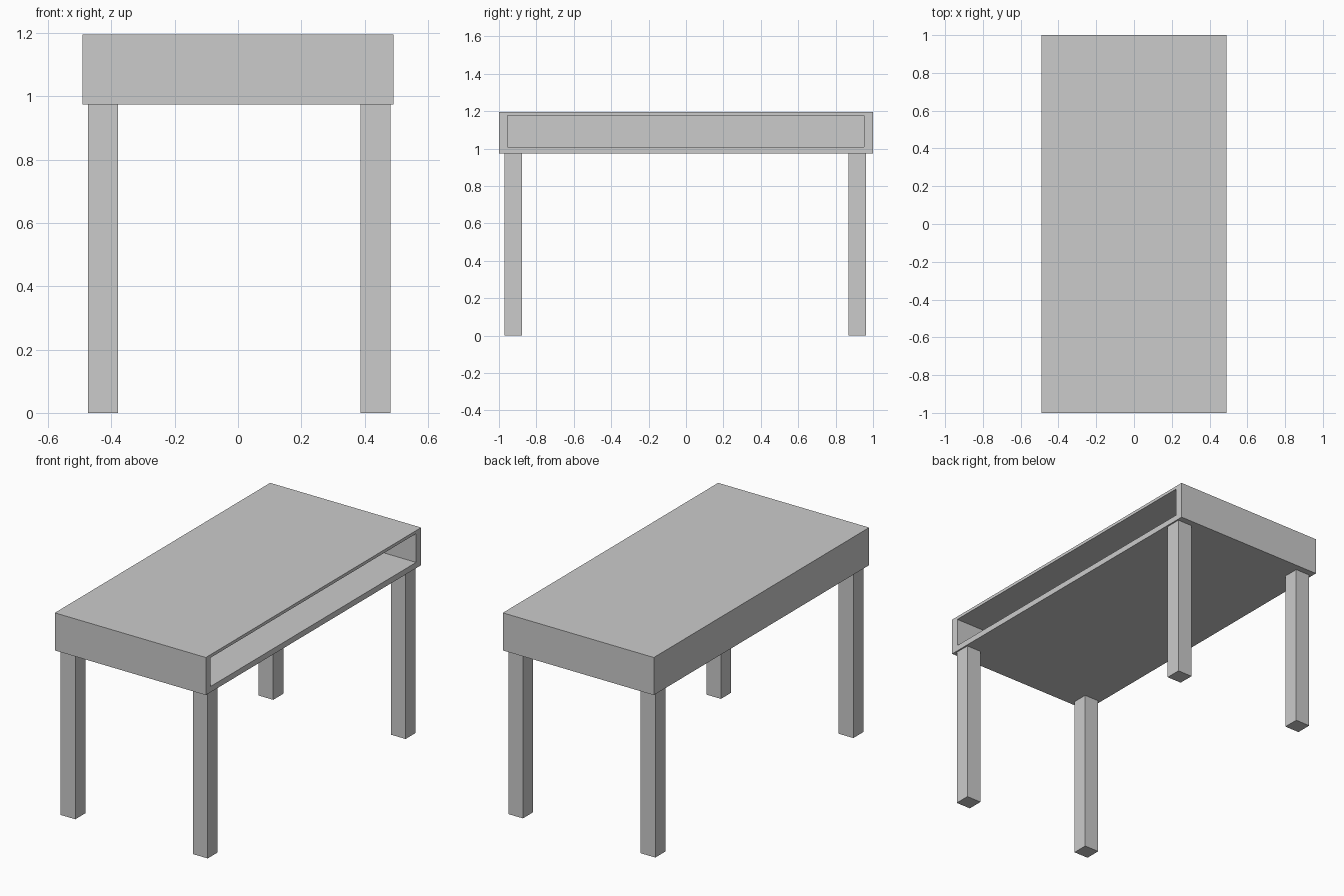
import bpy, bmesh
from mathutils import Vector

if "Cube" in bpy.data.objects:
    bpy.data.objects.remove(bpy.data.objects["Cube"])


def box_bmesh(lo, hi):
    lo, hi = Vector(lo), Vector(hi)
    bm = bmesh.new()
    bmesh.ops.create_cube(bm, size=1)
    for v in bm.verts:
        v.co = (lo + hi) / 2 + v.co * (hi - lo)
    return bm


def finish(bm, name):
    bmesh.ops.recalc_face_normals(bm, faces=bm.faces)
    mesh = bpy.data.meshes.new(name)
    bm.to_mesh(mesh)
    bm.free()
    obj = bpy.data.objects.new(name, mesh)
    bpy.context.collection.objects.link(obj)


# Desk body: a box with an open compartment along the +x side
bm = box_bmesh((-0.491, -1, 0.974), (0.491, 1, 1.195))
bm.normal_update()
side = max(bm.faces, key=lambda f: f.normal.x)
bmesh.ops.inset_region(bm, faces=[side], thickness=0.02)
for v in side.verts:
    v.co.y = -0.955 if v.co.y < 0 else 0.953
    v.co.z = 1.008 if v.co.z < 1.08 else 1.177
pocket = bmesh.ops.extrude_discrete_faces(bm, faces=[side])["faces"][0]
for v in pocket.verts:
    v.co.x = -0.45
finish(bm, "desk_body")

# Four square legs
for x_name, x0, x1 in (("left", -0.474, -0.379), ("right", 0.387, 0.482)):
    for y_name, y0, y1 in (("front", -0.970, -0.877), ("back", 0.868, 0.962)):
        finish(box_bmesh((x0, y0, 0), (x1, y1, 0.974)), f"{y_name}_{x_name}_leg")
